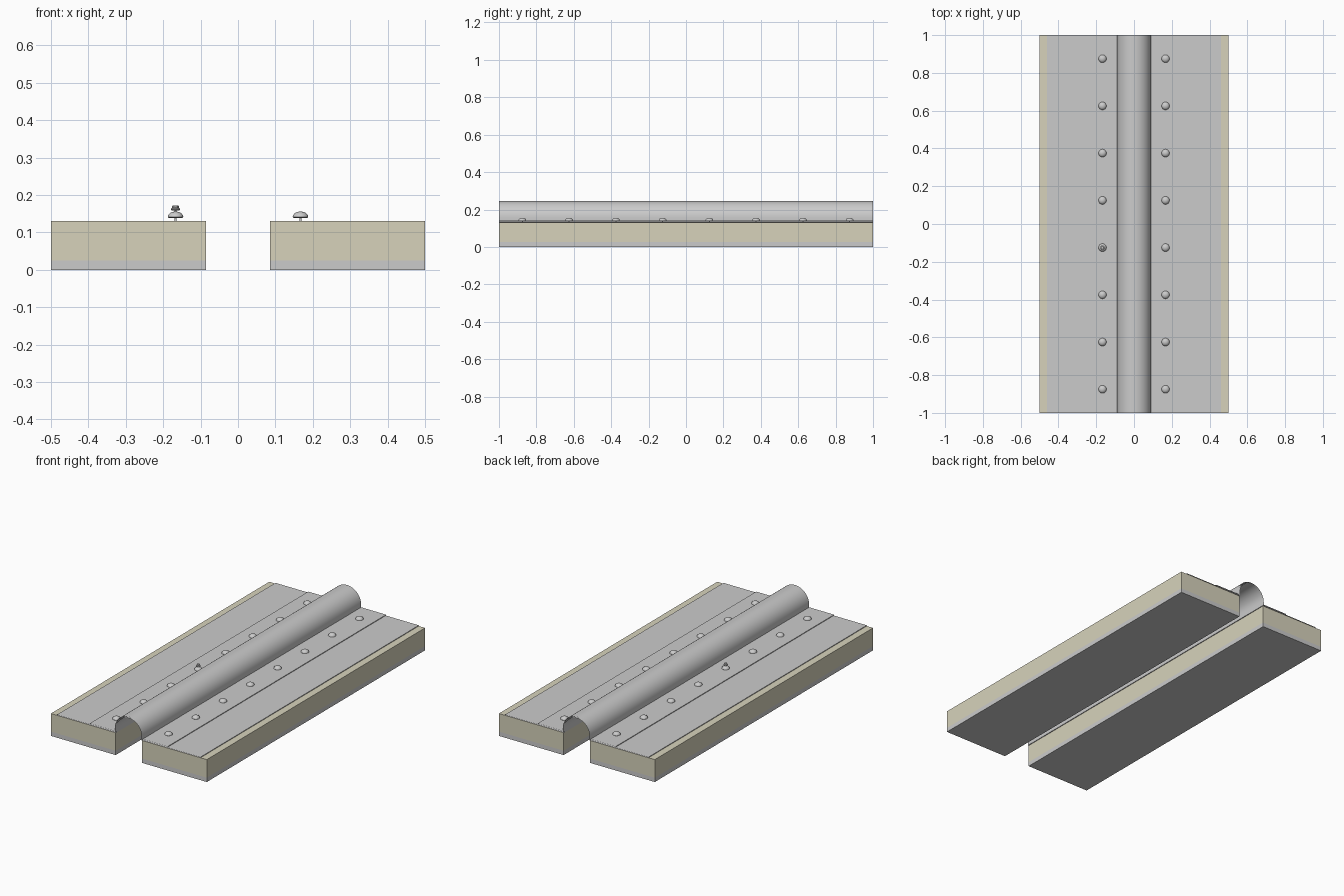
import bpy, bmesh, math

if "Cube" in bpy.data.objects:
    bpy.data.objects.remove(bpy.data.objects["Cube"])


def material(name, rgb):
    m = bpy.data.materials.new(name)
    m.diffuse_color = (*rgb, 1)
    m.use_nodes = True
    m.node_tree.nodes["Principled BSDF"].inputs["Base Color"].default_value = m.diffuse_color
    return m


cream = material("insulation_cream", (0.68, 0.65, 0.50))


def finish(name, bm, mat=None, smooth=False):
    bmesh.ops.recalc_face_normals(bm, faces=bm.faces)
    me = bpy.data.meshes.new(name)
    bm.to_mesh(me)
    bm.free()
    ob = bpy.data.objects.new(name, me)
    bpy.context.collection.objects.link(ob)
    if mat:
        me.materials.append(mat)
    if smooth:
        bpy.context.view_layer.objects.active = ob
        ob.select_set(True)
        bpy.ops.object.shade_smooth_by_angle(angle=math.radians(40))
        ob.select_set(False)
    return ob


def box(name, x0, x1, z0, z1, mat=None):
    bm = bmesh.new()
    bmesh.ops.create_cube(bm, size=1)
    for v in bm.verts:
        v.co = ((x0 + x1) / 2 + v.co.x * (x1 - x0), v.co.y * 2,
                (z0 + z1) / 2 + v.co.z * (z1 - z0))
    return finish(name, bm, mat)


def arch_line(half_width, z, r, zc=0.155, n=32):
    pts = [(-half_width, z), (-r, z)]
    for i in range(n + 1):
        a = math.pi * (1 - i / n)
        pts.append((r * math.cos(a), zc + r * math.sin(a)))
    return pts + [(r, z), (half_width, z)]


def sheet(name, half_width, z, r, t):
    # thin bent sheet, open at both ends
    loop = arch_line(half_width, z + t, r) + arch_line(half_width, z, r - t)[::-1]
    bm = bmesh.new()
    a = [bm.verts.new((x, -1, h)) for x, h in loop]
    b = [bm.verts.new((x, 1, h)) for x, h in loop]
    for i in range(len(loop)):
        j = (i + 1) % len(loop)
        bm.faces.new((a[i], a[j], b[j], b[i]))
    return finish(name, bm, None, True)


def lathe(name, profile, x, y, n):
    # surface of revolution from (radius, z) points
    bm = bmesh.new()
    rings = []
    for r, z in profile:
        rings.append([bm.verts.new((x + r * math.cos(2 * math.pi * i / n),
                                    y + r * math.sin(2 * math.pi * i / n), z))
                      for i in range(n)])
    for a, b in zip(rings, rings[1:]):
        for i in range(n):
            j = (i + 1) % n
            bm.faces.new((a[i], a[j], b[j], b[i]))
    bm.faces.new(rings[0])
    bm.faces.new(rings[-1])
    return finish(name, bm, None, True)


# roof panels on each side of the gap
for side, (x0, x1) in (("left", (-0.5, -0.085)), ("right", (0.085, 0.5))):
    box(side + "_base_layer", x0, x1, 0, 0.025)
    box(side + "_insulation", x0, x1, 0.025, 0.13, cream)

# arched membrane and cover over the gap
sheet("membrane", 0.46, 0.1305, 0.085, 0.004)
sheet("joint_cover", 0.25, 0.136, 0.09, 0.004)

# domed fasteners in two rows
dome = [(0.003, 0.11), (0.003, 0.138), (0.017, 0.138), (0.021, 0.141)]
dome += [(0.021 * math.cos(a), 0.141 + 0.015 * math.sin(a))
         for a in (math.radians(d) for d in (20, 40, 60, 80))]
for side, x in (("left", -0.167), ("right", 0.167)):
    for i in range(8):
        lathe(f"{side}_fastener_{i + 1}", dome, x, -0.875 + 0.25 * i, 24)

# screw standing on one fastener
lathe("screw_shank", [(0.003, 0.15), (0.003, 0.161)], -0.167, -0.125, 12)
lathe("screw_washer", [(0.009, 0.158), (0.012, 0.161), (0.012, 0.164), (0.008, 0.166)],
      -0.167, -0.125, 24)
lathe("screw_head", [(0.009, 0.165), (0.009, 0.17), (0.007, 0.172)], -0.167, -0.125, 6)
